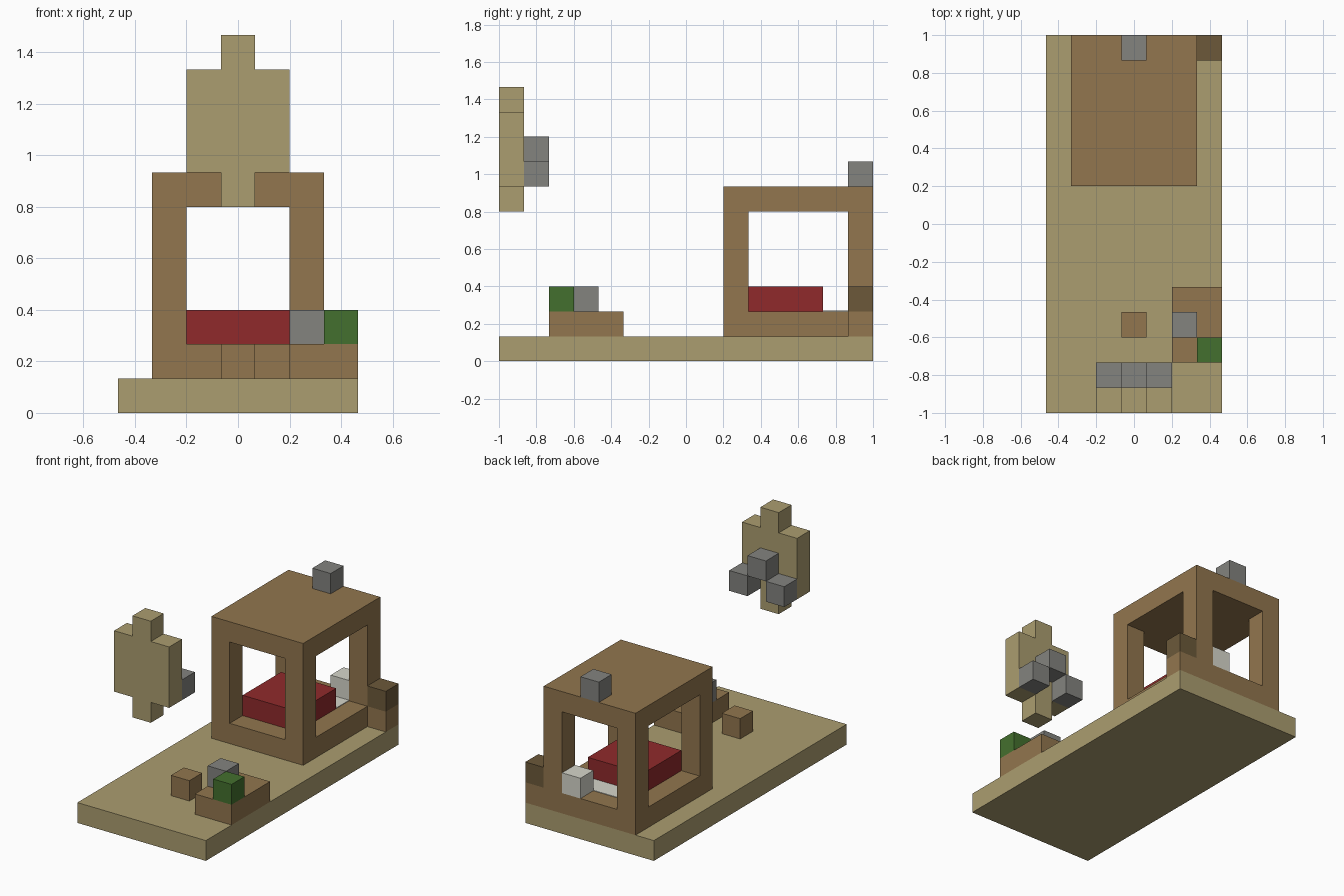
import bpy

if "Cube" in bpy.data.objects:
    bpy.data.objects.remove(bpy.data.objects["Cube"], do_unlink=True)

U = 2 / 15              # edge length of one block
NX, NY = 7, 15          # blocks across and along the base


def material(name, rgb):
    lin = [((c / 255 + 0.055) / 1.055) ** 2.4 for c in rgb] + [1]
    m = bpy.data.materials.new(name)
    m.use_nodes = True
    m.diffuse_color = lin
    m.node_tree.nodes["Principled BSDF"].inputs["Base Color"].default_value = lin
    return m


SAND = material("sand", (171, 157, 112))
WOOD = material("wood", (146, 118, 78))
DARK = material("dark_wood", (108, 89, 58))
STONE = material("stone_grey", (131, 131, 127))
RED = material("blanket_red", (144, 42, 43))
GREEN = material("leaf_green", (68, 112, 46))
WHITE = material("linen_white", (214, 214, 203))


def box(name, start, size, mat):
    """Box given by its first block cell and its size, both in blocks."""
    centre = [s + d / 2 for s, d in zip(start, size)]
    loc = ((centre[0] - NX / 2) * U, (centre[1] - NY / 2) * U, centre[2] * U)
    bpy.ops.mesh.primitive_cube_add(size=1, location=loc)
    ob = bpy.context.object
    ob.name = name
    ob.scale = [d * U for d in size]
    bpy.ops.object.transform_apply(location=False, rotation=False, scale=True)
    ob.data.materials.append(mat)
    return ob


# Ground slab
box("ground", (0, 0, 0), (NX, NY, 1), SAND)

# Open house: floor, corner posts, roof and chimney
box("house_floor", (1, 9, 1), (5, 6, 1), WOOD)
for side, x in (("right", 1), ("left", 5)):
    for end, y in (("front", 9), ("back", 14)):
        box(f"{end}_{side}_post", (x, y, 2), (1, 1, 4), WOOD)
box("house_roof", (1, 9, 6), (5, 6, 1), WOOD)
box("chimney", (3, 14, 7), (1, 1, 1), STONE)

# Bed with its pale end strip, and a pale block on the back sill
box("bed", (2, 10, 2), (3, 3, 1), RED)
box("bed_sheet", (2, 13, 2), (3, 1, 0.03), WHITE)
box("pillow", (4, 14, 2), (1, 1, 1), WHITE)

# Stack beside the house
box("stack_base", (6, 14, 1), (1, 1, 1), WOOD)
box("stack_top", (6, 14, 2), (1, 1, 1), DARK)

# Table with things on it, and a stool
box("table", (5, 2, 1), (2, 3, 1), WOOD)
box("plant", (6, 2, 2), (1, 1, 1), GREEN)
box("pot", (5, 3, 2), (1, 1, 1), STONE)
box("stool", (3, 3, 1), (1, 1, 1), WOOD)

# Floating panel with tabs above and below
box("panel", (2, 0, 7), (3, 1, 3), SAND)
for name, z in (("panel_lower_tab", 6), ("panel_upper_tab", 10)):
    box(name, (3, 0, z), (1, 1, 1), SAND)

# Studs on the back of the panel, the middle one higher
for name, x, z in (("right", 2, 7), ("middle", 3, 8), ("left", 4, 7)):
    box(f"{name}_stud", (x, 1, z), (1, 1, 1), STONE)
